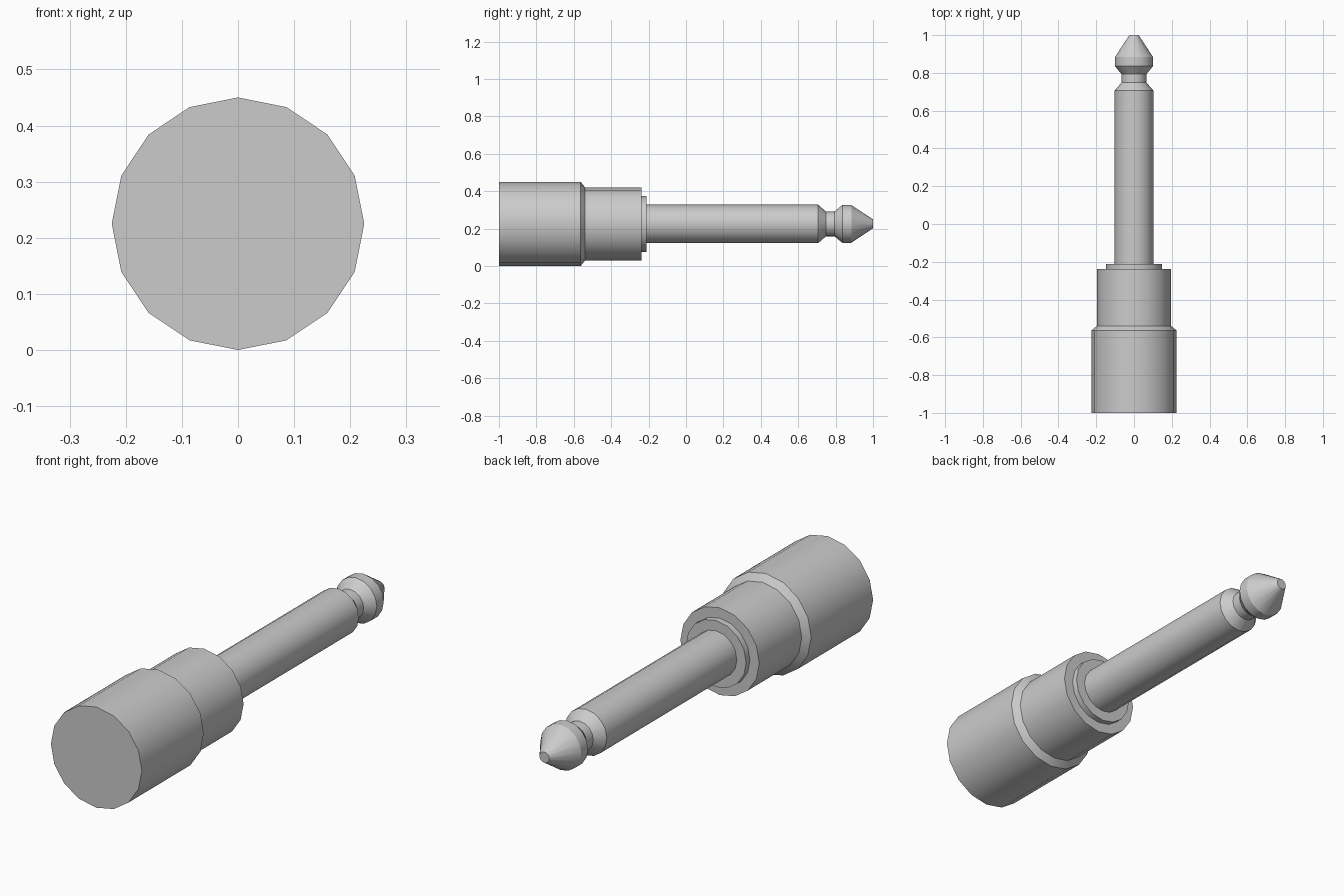
import bpy, bmesh, math

if "Cube" in bpy.data.objects:
    bpy.data.objects.remove(bpy.data.objects["Cube"])

SIDES = 16
AXIS_Z = 0.225


def lathe(name, profile):
    """Closed solid of revolution along y; profile is a list of (y, radius)."""
    bm = bmesh.new()
    rings = []
    for y, r in profile:
        angles = [math.tau * i / SIDES for i in range(SIDES)]
        rings.append([bm.verts.new((r * math.sin(a), y, AXIS_Z + r * math.cos(a))) for a in angles])
    for a, b in zip(rings, rings[1:]):
        for i in range(SIDES):
            j = (i + 1) % SIDES
            bm.faces.new((a[i], a[j], b[j], b[i]))
    bm.faces.new(rings[0])
    bm.faces.new(rings[-1])
    bmesh.ops.recalc_face_normals(bm, faces=bm.faces)
    mesh = bpy.data.meshes.new(name)
    bm.to_mesh(mesh)
    bm.free()
    obj = bpy.data.objects.new(name, mesh)
    bpy.context.collection.objects.link(obj)
    bpy.ops.object.select_all(action='DESELECT')
    obj.select_set(True)
    bpy.context.view_layer.objects.active = obj
    bpy.ops.object.shade_smooth_by_angle(angle=math.radians(30))
    return obj


# Plug housing: wide grip, bevelled step, narrower collar, thin washer, shaft,
# grooved neck and pointed contact, all as one continuous turned surface
lathe("audio_plug", [
    (-1.0, 0.225), (-0.563, 0.225),     # grip
    (-0.539, 0.195), (-0.239, 0.195),   # collar
    (-0.239, 0.149), (-0.212, 0.149),   # washer
    (-0.212, 0.103), (0.706, 0.103),    # shaft
    (0.749, 0.066), (0.793, 0.066),     # neck groove
    (0.836, 0.101), (0.884, 0.101),     # contact head
    (1.0, 0.024),                       # blunt tip
])
